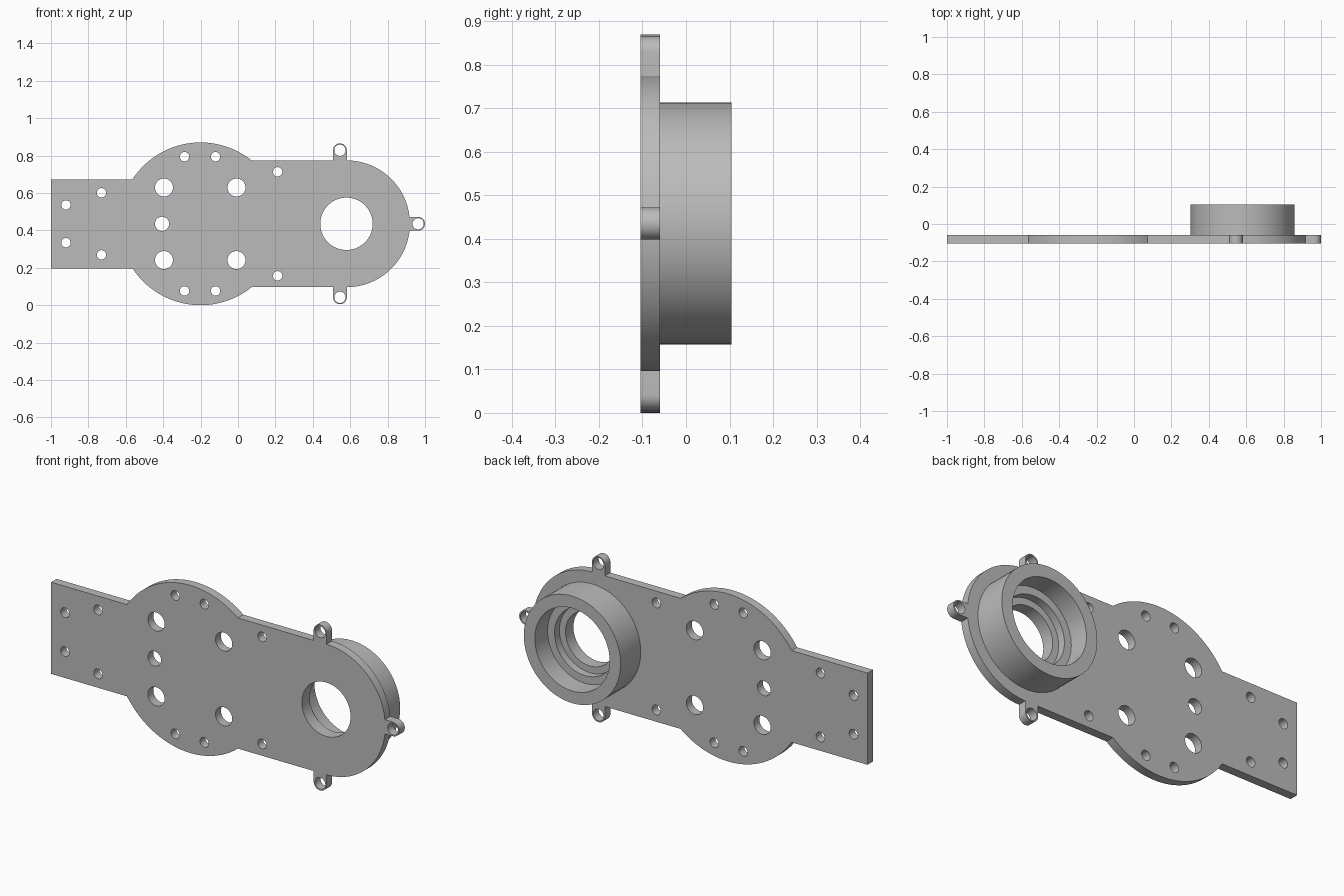
import bpy, bmesh
from math import sin, cos, asin, acos, degrees, radians, pi

cube = bpy.data.objects.get("Cube")
if cube:
    bpy.data.objects.remove(cube, do_unlink=True)

grey = bpy.data.materials.new("machined_grey")
grey.use_nodes = True
grey.diffuse_color = (0.5, 0.5, 0.5, 1)
grey.node_tree.nodes["Principled BSDF"].inputs["Base Color"].default_value = (0.5, 0.5, 0.5, 1)

MID_Z = 0.435            # height of the long axis
FRONT, BACK = -0.105, -0.06
HUB_X, END_R, BORE = 0.58, 0.339, 0.14
DISC_X, DISC_R = -0.2, 0.435
ARM, LUG_X, LUG_Z, LUG_R = 0.238, 0.545, 0.393, 0.037
TIP_X = 1 - LUG_R


def arc(cx, cz, r, start, end, n):
    angles = [radians(start + (end - start) * i / n) for i in range(n + 1)]
    return [(cx + r * cos(a), cz + r * sin(a)) for a in angles]


def circle(cx, cz, r, n=40):
    return arc(cx, cz, r, 0, 360, n)[:-1]


def finish(obj):
    obj.data.materials.clear()
    obj.data.materials.append(grey)
    bpy.ops.object.select_all(action='DESELECT')
    obj.select_set(True)
    bpy.context.view_layer.objects.active = obj
    bpy.ops.object.shade_smooth_by_angle(angle=radians(30))


def add_mesh(name, bm):
    bmesh.ops.recalc_face_normals(bm, faces=bm.faces)
    mesh = bpy.data.meshes.new(name)
    bm.to_mesh(mesh)
    bm.free()
    obj = bpy.data.objects.new(name, mesh)
    bpy.context.collection.objects.link(obj)
    finish(obj)


# Upper half of the plate outline, from the square end to the tip lug
upper = [(-1, ARM)]
upper += arc(DISC_X, 0, DISC_R, 180 - degrees(asin(ARM / DISC_R)),
             degrees(asin(END_R / DISC_R)), 48)
upper.append((LUG_X - LUG_R, END_R))
upper += arc(LUG_X, LUG_Z, LUG_R, 180, 0, 20)
upper += arc(HUB_X, 0, END_R, degrees(acos((LUG_X + LUG_R - HUB_X) / END_R)),
             degrees(asin(LUG_R / END_R)), 44)
upper += arc(TIP_X, 0, LUG_R, 90, 0, 10)
outline = upper + [(x, -z) for x, z in reversed(upper[:-1])]

# Holes: large bore, lug eyes, and fastener holes mirrored about the axis
loops = [outline, circle(HUB_X, 0, BORE, 72), circle(TIP_X, 0, 0.03),
         circle(-0.406, 0, 0.038)]
paired = [(-0.92, 0.101, 0.025), (-0.73, 0.166, 0.025), (-0.286, 0.359, 0.025),
          (-0.12, 0.359, 0.025), (0.212, 0.278, 0.025), (-0.396, 0.194, 0.048),
          (-0.008, 0.194, 0.048), (LUG_X, LUG_Z, 0.03)]
for x, z, r in paired:
    loops += [circle(x, z, r), circle(x, -z, r)]

# Plate: filled curve with holes, extruded and stood upright
curve = bpy.data.curves.new("plate_profile", 'CURVE')
curve.dimensions = '2D'
curve.fill_mode = 'BOTH'
curve.extrude = (BACK - FRONT) / 2
for loop in loops:
    spline = curve.splines.new('POLY')
    spline.points.add(len(loop) - 1)
    spline.use_cyclic_u = True
    for point, (x, z) in zip(spline.points, loop):
        point.co = (x, z, 0, 1)
profile = bpy.data.objects.new("plate_profile", curve)
bpy.context.collection.objects.link(profile)
bpy.context.view_layer.update()
flat = bpy.data.meshes.new_from_object(
    profile.evaluated_get(bpy.context.evaluated_depsgraph_get()))
bpy.data.objects.remove(profile, do_unlink=True)
bm = bmesh.new()
bm.from_mesh(flat)
bpy.data.meshes.remove(flat)
bmesh.ops.remove_doubles(bm, verts=bm.verts, dist=0.0001)
for v in bm.verts:
    x, z, depth = v.co
    v.co = (x, (FRONT + BACK) / 2 - depth, z + MID_Z)
add_mesh("mounting_plate", bm)

# Bearing housing: stepped ring turned around the bore
steps = [(0.278, BACK), (0.278, 0.105), (0.215, 0.105), (0.215, 0.0),
         (0.175, 0.0), (0.175, -0.04), (BORE, -0.04), (BORE, BACK)]
SIDES = 72
bm = bmesh.new()
rings = [[bm.verts.new((x, y, z + MID_Z)) for x, z in circle(HUB_X, 0, r, SIDES)]
         for r, y in steps]
for a, b in zip(rings, rings[1:]):
    for i in range(SIDES):
        j = (i + 1) % SIDES
        bm.faces.new((a[i], a[j], b[j], b[i]))
add_mesh("bearing_housing", bm)
